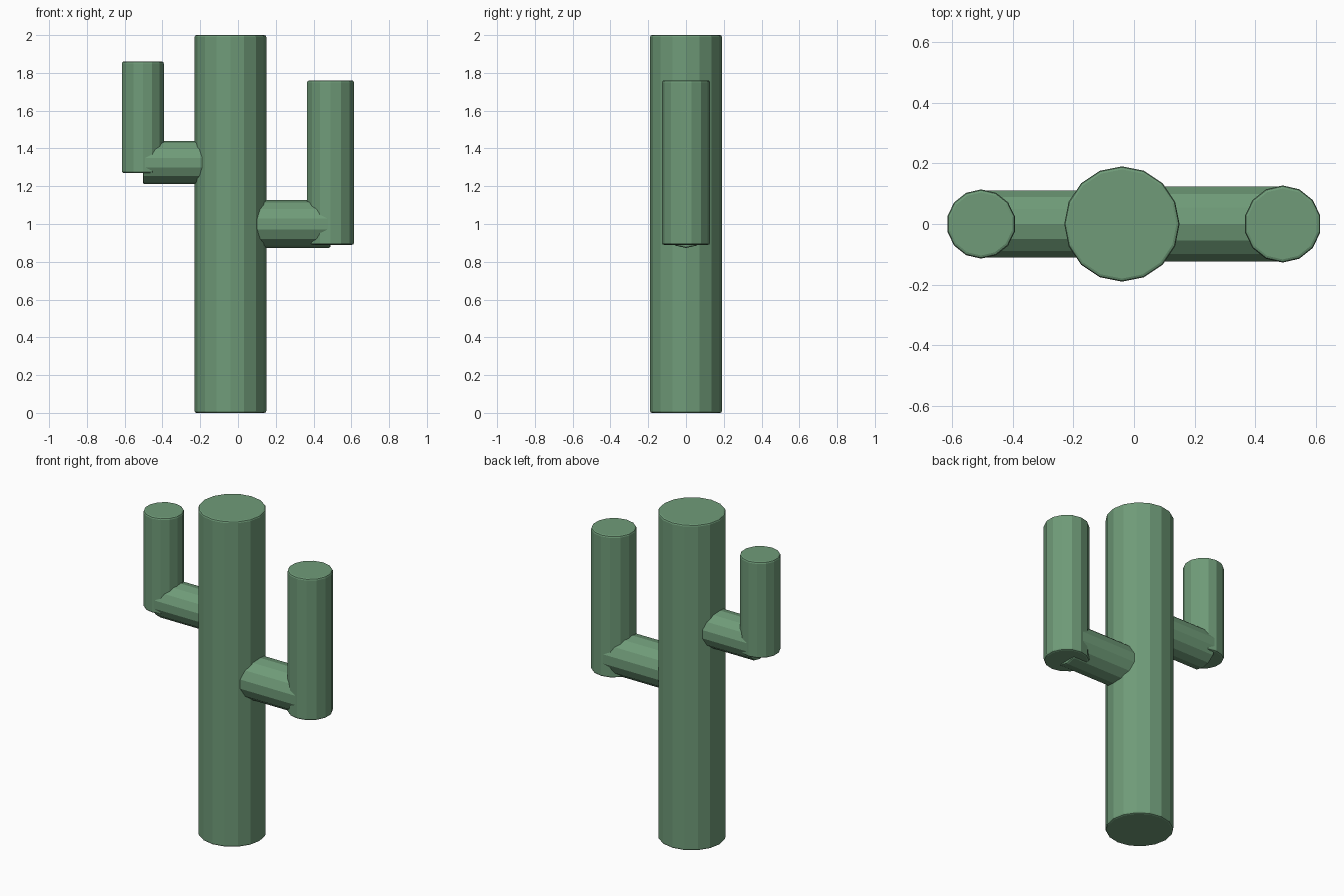
import bpy
from mathutils import Vector

if "Cube" in bpy.data.objects:
    bpy.data.objects.remove(bpy.data.objects["Cube"])

green = bpy.data.materials.new("cactus_green")
green.diffuse_color = (0.16, 0.33, 0.19, 1)
green.use_nodes = True
green.node_tree.nodes["Principled BSDF"].inputs["Base Color"].default_value = green.diffuse_color


def limb(name, start, end, radius, sides):
    """Flat-shaded faceted cylinder between two points, with softened rims."""
    a, b = Vector(start), Vector(end)
    axis = b - a
    bpy.ops.mesh.primitive_cylinder_add(
        vertices=sides, radius=radius, depth=axis.length, location=(a + b) / 2,
        rotation=axis.to_track_quat('Z', 'Y').to_euler())
    ob = bpy.context.object
    ob.name = name
    ob.data.materials.append(green)
    bevel = ob.modifiers.new("rim", 'BEVEL')
    bevel.width = 0.01
    bevel.segments = 2
    bevel.limit_method = 'ANGLE'
    bevel.angle_limit = 0.7
    return ob


# Main stem
TRUNK_X = -0.04
limb("trunk", (TRUNK_X, 0, 0), (TRUNK_X, 0, 2), 0.19, 16)

# Arms: side, elbow x, branch height, upright bottom and top, radius
for side, x, z, low, high, r in (("right", 0.49, 1.0, 0.89, 1.76, 0.127),
                                 ("left", -0.504, 1.325, 1.27, 1.86, 0.114)):
    limb(side + "_branch", (TRUNK_X, 0, z), (x, 0, z), r, 14)
    limb(side + "_upright", (x, 0, low), (x, 0, high), r, 14)
